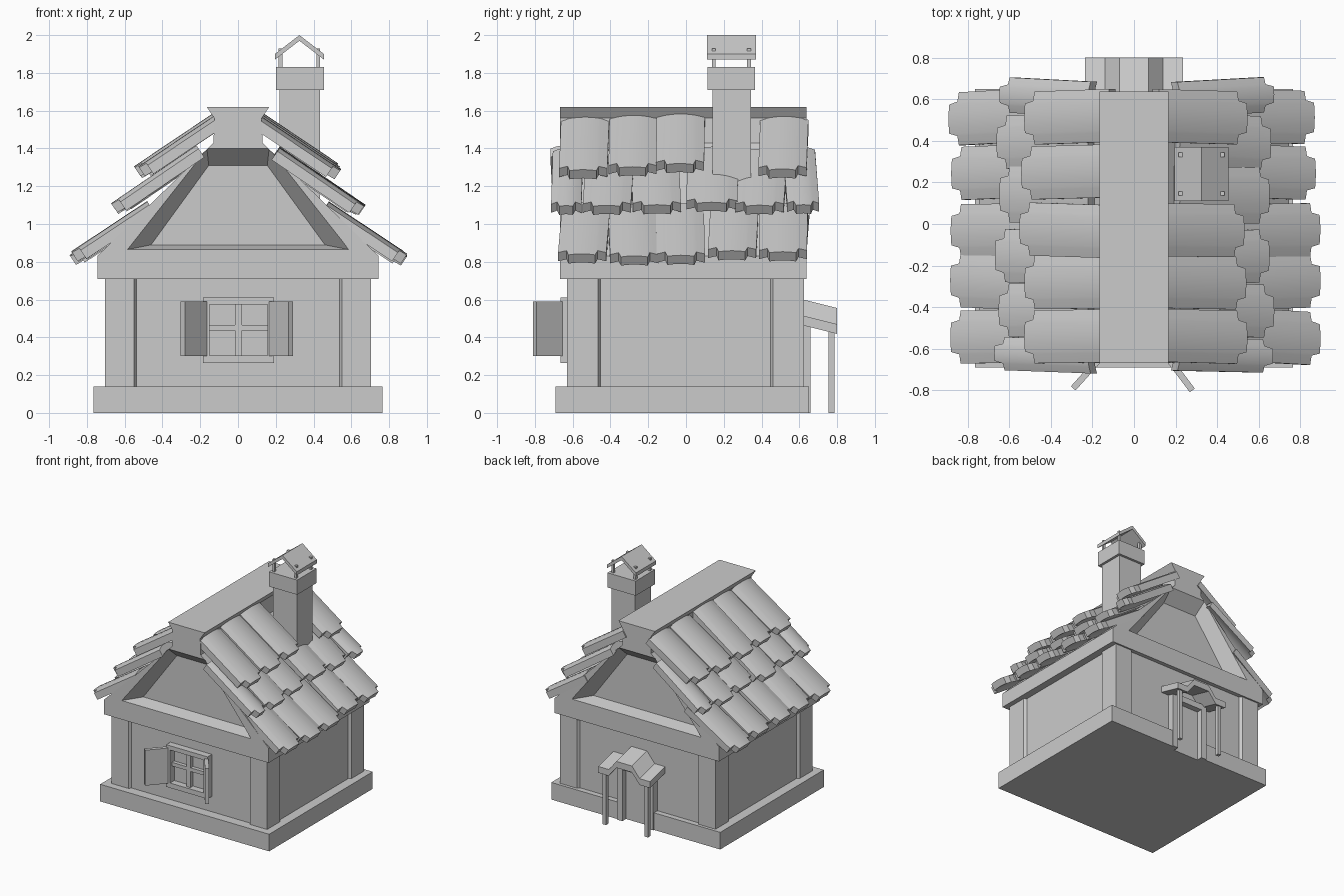
import bpy, bmesh, math, random
from mathutils import Vector, Matrix

random.seed(4)
if "Cube" in bpy.data.objects:
    bpy.data.objects.remove(bpy.data.objects["Cube"])

GREY = 0.6
clay = bpy.data.materials.new("plain grey")
clay.use_nodes = True
clay.diffuse_color = (GREY, GREY, GREY, 1)
clay.node_tree.nodes["Principled BSDF"].inputs["Base Color"].default_value = (GREY, GREY, GREY, 1)


def finish(bm, name):
    bmesh.ops.recalc_face_normals(bm, faces=bm.faces)
    mesh = bpy.data.meshes.new(name)
    bm.to_mesh(mesh)
    bm.free()
    mesh.materials.append(clay)
    ob = bpy.data.objects.new(name, mesh)
    bpy.context.scene.collection.objects.link(ob)
    return ob


def box(name, x, y, z, turn=0.0, pivot=(0, 0, 0)):
    """Box from (min, max) ranges, optionally turned about z at a pivot."""
    bm = bmesh.new()
    bmesh.ops.create_cube(bm, size=1)
    for v in bm.verts:
        v.co = [r[0] + (c + 0.5) * (r[1] - r[0]) for r, c in zip((x, y, z), v.co)]
    bmesh.ops.rotate(bm, verts=bm.verts, cent=pivot, matrix=Matrix.Rotation(turn, 3, 'Z'))
    return finish(bm, name)


def loft(name, ring_a, ring_b):
    """Closed solid between two matching rings of 3D points."""
    bm = bmesh.new()
    a = [bm.verts.new(p) for p in ring_a]
    b = [bm.verts.new(p) for p in ring_b]
    bm.faces.new(a)
    bm.faces.new(b)
    n = len(a)
    for i in range(n):
        j = (i + 1) % n
        bm.faces.new((a[i], a[j], b[j], b[i]))
    return finish(bm, name)


def mirrored(half):
    """Full symmetric (x, z) outline from its right half."""
    return half + [(-x, z) for x, z in reversed(half)]


def prism(name, outline, y0, y1, drop=0.0):
    return loft(name, [(x, y0, z) for x, z in outline], [(x, y1, z - drop) for x, z in outline])


def cut(target, cutter):
    cutter.hide_render = True
    mod = target.modifiers.new("cut", 'BOOLEAN')
    mod.object = cutter
    mod.solver = 'EXACT'
    bpy.context.view_layer.objects.active = target
    bpy.ops.object.modifier_apply(modifier=mod.name)
    bpy.data.objects.remove(cutter)


# Plinth with the doorway gap at the back
plinth = box("plinth", (-0.765, 0.765), (-0.69, 0.65), (0, 0.14))
cut(plinth, box("doorway_cutter", (-0.16, 0.16), (0.6, 0.8), (-0.1, 0.3)))

# Walls and corner posts with chamfered inner edges
box("walls", (-0.685, 0.685), (-0.61, 0.605), (0.12, 0.74))
for sx in (-1, 1):
    for sy, yo in ((-1, 0.63), (1, 0.625)):
        plan = [(0.705, yo), (0.55, yo), (0.535, yo - 0.022), (0.535, yo - 0.05),
                (0.655, yo - 0.18), (0.683, yo - 0.18), (0.705, yo - 0.165)]
        loft("corner_post", [(sx * x, sy * y, 0.12) for x, y in plan],
             [(sx * x, sy * y, 0.73) for x, y in plan])

# Roof body with a wall beam, ridge and sunken gable panels
roof = prism("roof_body", mirrored([(0.745, 0.71), (0.745, 0.83), (0.13, 1.43),
                                    (0.125, 1.56), (0.165, 1.62)]), -0.668, 0.638)
outer = mirrored([(0.585, 0.865), (0.165, 1.40)])
inner = mirrored([(0.46, 0.89), (0.155, 1.31)])
for face, depth in ((-0.668, 0.1), (0.638, -0.1)):
    # the cutter runs a little past the face along the same slopes
    over = [(o[0] + (o[0] - i[0]) * 0.1, o[1] + (o[1] - i[1]) * 0.1) for o, i in zip(outer, inner)]
    cut(roof, loft("gable_cutter", [(x, face - depth * 0.1, z) for x, z in over],
                   [(x, face + depth, z) for x, z in inner]))


def tile(side, start, end, y, width):
    """Arched roof tile with a stepped lower end, laid from start to end in (x, z)."""
    a, b = Vector((start[0], 0, start[1])), Vector((end[0], 0, end[1]))
    length = (b - a).length + random.uniform(-0.02, 0.02)
    down = (b - a).normalized()
    up = Vector((-down.z, 0, down.x))
    h = width / 2
    lip = min(0.045, h * 0.4)
    cols = [-h, -h + lip, -h + lip + 0.012]
    cols += [-h * 0.3, 0, h * 0.3] + [-c for c in reversed(cols)]
    yaw = random.uniform(-0.05, 0.05)
    bm = bmesh.new()
    rows = []
    for v in cols:
        reach = length - (0.045 if abs(v) > h - lip - 0.005 else 0)
        rise = 0.022 * (1 - (v / h) ** 2) - 0.02
        ring = []
        for u, t in ((0, 0), (reach, 0), (reach, -0.055), (0, -0.055)):
            p = a + down * u + up * (rise + t)
            ring.append(bm.verts.new((side * p.x, y + v + yaw * (u - length / 2), p.z)))
        rows.append(ring)
    for p, q in zip(rows, rows[1:]):
        for i in range(4):
            j = (i + 1) % 4
            bm.faces.new((p[i], p[j], q[j], q[i]))
    bm.faces.new(rows[0])
    bm.faces.new(rows[-1])
    ob = finish(bm, "roof_tile")
    for o in bpy.context.selected_objects:
        o.select_set(False)
    ob.select_set(True)
    bpy.context.view_layer.objects.active = ob
    bpy.ops.object.shade_smooth_by_angle(angle=math.radians(30))


# Three overlapping courses of tiles on both slopes
full = [(y, 0.255) for y in (-0.54, -0.28, -0.03, 0.25, 0.515)]
staggered = [(-0.63, 0.16), (-0.41, 0.255), (-0.16, 0.255), (0.14, 0.27), (0.4, 0.255), (0.61, 0.17)]
courses = [((0.13, 1.575), (0.54, 1.3), full),
           ((0.22, 1.405), (0.66, 1.105), staggered),
           ((0.48, 1.11), (0.88, 0.845), full)]
for side in (-1, 1):
    for row, (start, end, places) in enumerate(courses):
        for y, width in places:
            if side == 1 and row == 0 and y == 0.25:
                continue  # the chimney stands here
            slip = random.uniform(-0.012, 0.012)
            tile(side, (start[0], start[1] + slip), (end[0], end[1] + slip), y, width)

# Chimney with collar, four legs and a gabled hood
box("chimney_stack", (0.22, 0.435), (0.14, 0.345), (1.1, 1.72))
box("chimney_collar", (0.2, 0.455), (0.115, 0.365), (1.71, 1.83))
for x in (0.225, 0.425):
    for y in (0.147, 0.333):
        box("hood_leg", (x - 0.01, x + 0.01), (y - 0.01, y + 0.01), (1.82, 1.93))
hood = [(0.0, 2.0), (0.13, 1.9), (0.13, 1.87), (0.0, 1.97), (-0.13, 1.87), (-0.13, 1.9)]
prism("chimney_hood", [(x + 0.325, z) for x, z in hood], 0.11, 0.37)

# Front window: frame, crossbars and two open shutters
for x in ((-0.185, -0.15), (0.155, 0.19)):
    box("window_jamb", x, (-0.665, -0.6), (0.265, 0.61))
for z in ((0.265, 0.305), (0.575, 0.61)):
    box("window_rail", (-0.15, 0.155), (-0.665, -0.6), z)
box("window_mullion", (-0.015, 0.02), (-0.645, -0.6), (0.305, 0.575))
box("window_bar", (-0.15, 0.155), (-0.64, -0.6), (0.435, 0.465))
for side, angle in ((-1, 48), (1, 53)):
    hinge = (side * 0.175, -0.66, 0)
    x = sorted((hinge[0], hinge[0] + side * 0.175))
    box("shutter", x, (-0.675, -0.645), (0.3, 0.59), -side * math.radians(angle), hinge)

# Back door with frame and a small porch
box("door", (-0.12, 0.12), (0.58, 0.612), (0, 0.47))
for x in ((-0.165, -0.115), (0.115, 0.165)):
    box("door_jamb", x, (0.59, 0.66), (0, 0.47))
box("door_lintel", (-0.165, 0.165), (0.59, 0.66), (0.42, 0.47))
porch = [(-0.235, 0.52), (-0.14, 0.52), (-0.07, 0.605), (0.07, 0.605), (0.14, 0.52), (0.235, 0.52)]
prism("porch_roof", porch + [(x, z - 0.052) for x, z in reversed(porch)], 0.6, 0.8, 0.05)
for x in (-0.19, 0.19):
    box("porch_post", (x - 0.015, x + 0.015), (0.755, 0.785), (0, 0.45))
